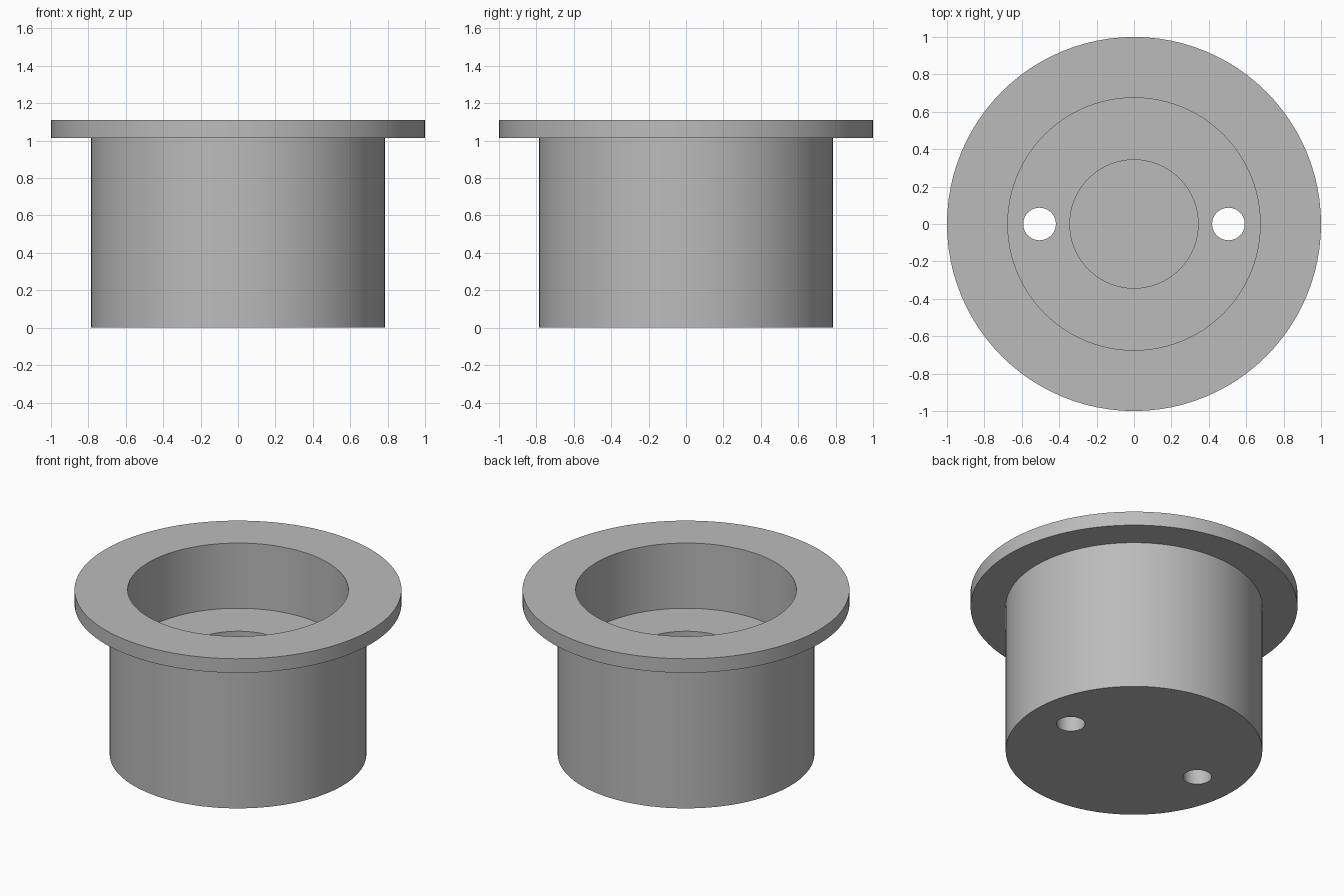
import bpy
import bmesh
from math import radians
from mathutils import Vector

cube = bpy.data.objects.get("Cube")
if cube:
    bpy.data.objects.remove(cube)

SEGMENTS = 96
BODY_R, FLANGE_R, BORE_R, RECESS_R = 0.785, 1.0, 0.675, 0.343
TOP, FLANGE_Z, FLOOR_Z, RECESS_Z = 1.11, 1.015, 0.67, 0.35
HOLE_R, HOLE_X = 0.087, 0.505

grey = bpy.data.materials.new("plain grey")
grey.use_nodes = True
colour = (0.5, 0.5, 0.5, 1)
grey.diffuse_color = colour
grey.node_tree.nodes["Principled BSDF"].inputs["Base Color"].default_value = colour


def lathe(name, profile):
    """Revolve a closed (radius, z) profile about the z axis."""
    bm = bmesh.new()
    verts = [bm.verts.new((r, 0, z)) for r, z in profile]
    edges = [bm.edges.new(pair) for pair in zip(verts, verts[1:])]
    bmesh.ops.spin(bm, geom=verts + edges, cent=Vector(), axis=(0, 0, 1),
                   angle=radians(360), steps=SEGMENTS, use_merge=True)
    bmesh.ops.remove_doubles(bm, verts=bm.verts, dist=1e-5)
    bmesh.ops.recalc_face_normals(bm, faces=bm.faces)
    mesh = bpy.data.meshes.new(name)
    bm.to_mesh(mesh)
    bm.free()
    mesh.materials.append(grey)
    obj = bpy.data.objects.new(name, mesh)
    bpy.context.collection.objects.link(obj)
    return obj


# Flanged cup with a stepped bore
cup = lathe("flanged_cup", [
    (0, 0), (BODY_R, 0), (BODY_R, FLANGE_Z), (FLANGE_R, FLANGE_Z),
    (FLANGE_R, TOP), (BORE_R, TOP), (BORE_R, FLOOR_Z),
    (RECESS_R, FLOOR_Z), (RECESS_R, RECESS_Z), (0, RECESS_Z)])

# Two screw holes through the floor
for side, x in (("left", HOLE_X), ("right", -HOLE_X)):
    cutter = lathe(side + "_hole_cutter",
                   [(0, -0.1), (HOLE_R, -0.1), (HOLE_R, 0.9), (0, 0.9)])
    cutter.location.x = x
    cutter.hide_render = True
    cut = cup.modifiers.new(side + "_hole", 'BOOLEAN')
    cut.operation = 'DIFFERENCE'
    cut.solver = 'EXACT'
    cut.object = cutter

# Apply the cuts, remove the cutters and smooth the round walls
bpy.ops.object.select_all(action='DESELECT')
cup.select_set(True)
bpy.context.view_layer.objects.active = cup
for cut in list(cup.modifiers):
    cutter = cut.object
    bpy.ops.object.modifier_apply(modifier=cut.name)
    bpy.data.objects.remove(cutter)
bpy.ops.object.shade_smooth_by_angle(angle=radians(30))
